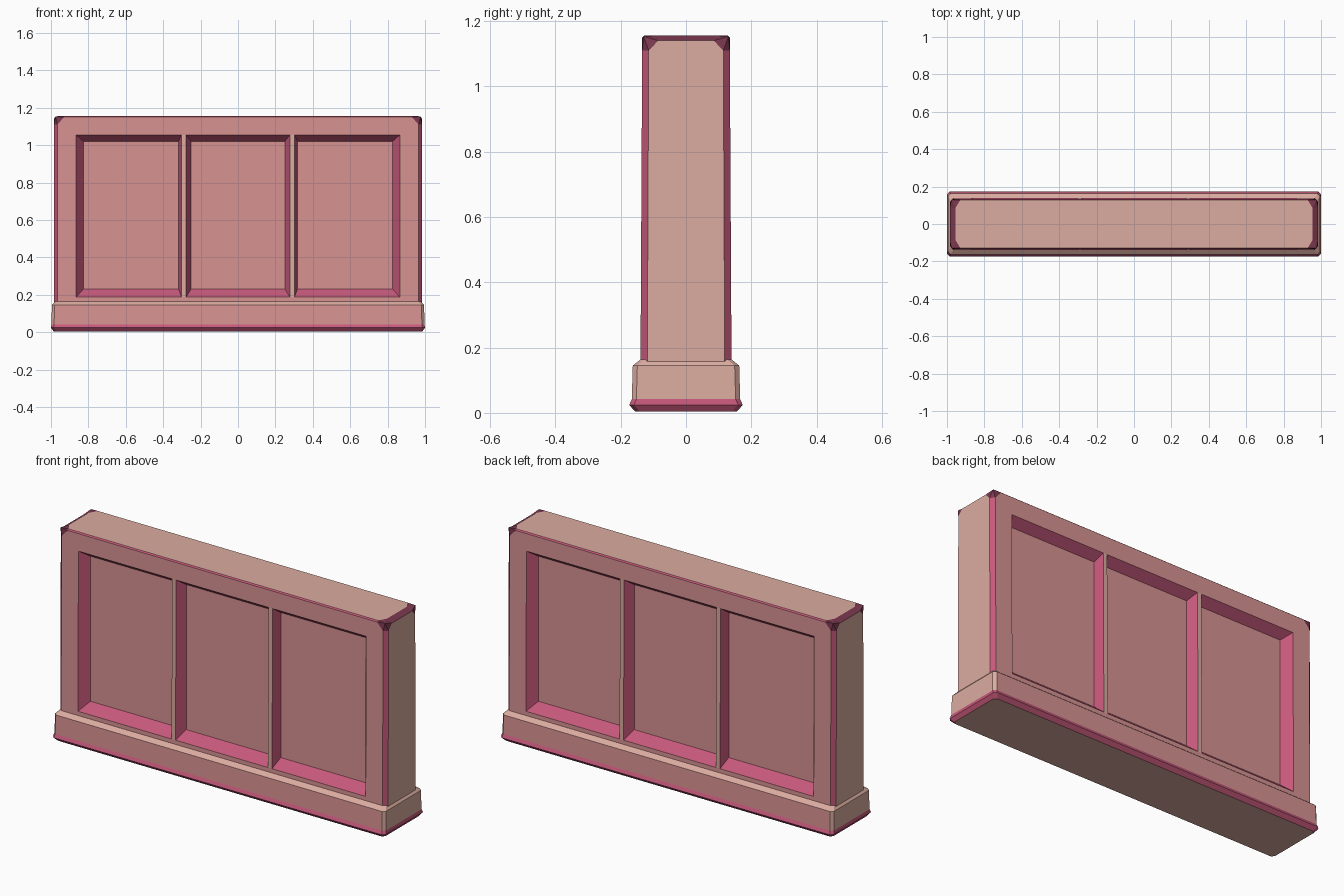
import bpy, bmesh
from mathutils import Vector

if "Cube" in bpy.data.objects:
    bpy.data.objects.remove(bpy.data.objects["Cube"])

# Colours
ROSE, TAN, MAGENTA, MAROON = range(4)
MATS = []
for name, col in (("rose face", (0.69, 0.29, 0.29)), ("tan pink", (0.71, 0.41, 0.35)),
                  ("magenta edge", (0.57, 0.10, 0.20)), ("maroon corner", (0.20, 0.04, 0.08))):
    m = bpy.data.materials.new(name)
    m.diffuse_color = (*col, 1)
    m.use_nodes = True
    m.node_tree.nodes["Principled BSDF"].inputs["Base Color"].default_value = m.diffuse_color
    MATS.append(m)


def finish(bm, name):
    me = bpy.data.meshes.new(name)
    bm.to_mesh(me)
    bm.free()
    for m in MATS:
        me.materials.append(m)
    ob = bpy.data.objects.new(name, me)
    bpy.context.collection.objects.link(ob)
    return ob


def face(bm, pts, mat, out):
    """Add a polygon whose normal points along the hint 'out'."""
    f = bm.faces.new([bm.verts.new(p) for p in pts])
    f.normal_update()
    if f.normal.dot(Vector(out)) < 0:
        f.normal_flip()
    f.material_index = mat


# Panelled slab: front and back frames with three recessed panels
bm = bmesh.new()
Y, FLOOR, EX, ET, Z0 = 0.134, 0.087, 0.966, 1.15, 0.14
xs = [-EX, -0.865, -0.302, -0.278, 0.278, 0.302, 0.865, EX]
zs = [Z0, 0.187, 1.055, ET]
floors = {1: (-0.826, -0.318), 3: (-0.25, 0.25), 5: (0.318, 0.826)}
FZ0, FZ1, CL, CX = 0.232, 1.02, 1.11, 0.93
for s in (-1, 1):
    out = (0, s, 0)

    def rect(a, b, c, d, y):
        return [(a, s * y, c), (b, s * y, c), (b, s * y, d), (a, s * y, d)]

    for i in range(7):
        for j in range(3):
            r = rect(xs[i], xs[i + 1], zs[j], zs[j + 1], Y)
            if j == 1 and i in floors:
                a, b = floors[i]
                q = rect(a, b, FZ0, FZ1, FLOOR)
                face(bm, q, ROSE, out)
                for k in range(4):
                    n = (k + 1) % 4
                    face(bm, [r[k], r[n], q[n], q[k]], MAGENTA, out)
            elif j == 2 and i in (0, 6):
                # outer top corner is clipped for the corner facets
                e = -1 if i == 0 else 1
                face(bm, [(e * 0.865, s * Y, zs[2]), (e * EX, s * Y, zs[2]), (e * EX, s * Y, CL),
                          (e * CX, s * Y, ET), (e * 0.865, s * Y, ET)], ROSE, out)
            else:
                face(bm, r, TAN if j == 1 and i in (2, 4) else ROSE, out)

# Slab top, underside and narrow front/back top edges
SX, SY, TY, TZ, SZ = 0.985, 0.114, 0.127, 1.156, 1.14
face(bm, [(-CX, -TY, TZ), (CX, -TY, TZ), (0.955, -0.085, TZ), (0.955, 0.085, TZ),
          (CX, TY, TZ), (-CX, TY, TZ), (-0.955, 0.085, TZ), (-0.955, -0.085, TZ)], TAN, (0, 0, 1))
face(bm, [(-EX, -Y, Z0), (EX, -Y, Z0), (EX, Y, Z0), (-EX, Y, Z0)], TAN, (0, 0, -1))
for s in (-1, 1):
    face(bm, [(-CX, s * Y, ET), (CX, s * Y, ET), (CX, s * TY, TZ), (-CX, s * TY, TZ)],
         MAGENTA, (0, s, 1))

# Slab ends with coloured chamfers and dark corners
for e in (-1, 1):
    face(bm, [(e * SX, -SY, Z0), (e * SX, -SY, CL), (e * SX, -0.085, SZ),
              (e * SX, 0.085, SZ), (e * SX, SY, CL), (e * SX, SY, Z0)], TAN, (e, 0, 0))
    face(bm, [(e * SX, -0.085, SZ), (e * SX, 0.085, SZ),
              (e * 0.955, 0.085, TZ), (e * 0.955, -0.085, TZ)], MAROON, (e, 0, 1))
    for s in (-1, 1):
        face(bm, [(e * EX, s * Y, Z0), (e * SX, s * SY, Z0), (e * SX, s * SY, CL),
                  (e * EX, s * Y, CL)], MAGENTA, (e, s, 0))
        ring = [(e * EX, s * Y, CL), (e * CX, s * Y, ET), (e * CX, s * TY, TZ),
                (e * 0.955, s * 0.085, TZ), (e * SX, s * 0.085, SZ), (e * SX, s * SY, CL)]
        apex = (e * 0.975, s * 0.13, 1.153)
        for k in range(6):
            face(bm, [ring[k], ring[(k + 1) % 6], apex], MAROON, (e, s, 1))

# Slight widening towards the foot
for v in bm.verts:
    if abs(v.co.y) > 0.1:
        v.co.y *= 1 + 0.04 * (TZ - v.co.z)
bmesh.ops.remove_doubles(bm, verts=bm.verts, dist=0.0002)
finish(bm, "panelled_slab")

# Plinth: stacked eight-sided loops (half x, half y, z)
bm = bmesh.new()
loops = [(0.985, 0.155, 0.004), (1.0, 0.174, 0.024), (0.997, 0.166, 0.042),
         (0.995, 0.163, 0.145), (0.978, 0.138, 0.165)]
C = 0.014
rings = []
for hx, hy, z in loops:
    pts = [(hx, hy - C), (hx - C, hy), (C - hx, hy), (-hx, hy - C),
           (-hx, C - hy), (C - hx, -hy), (hx - C, -hy), (hx, C - hy)]
    rings.append([bm.verts.new((x, y, z)) for x, y in pts])
for j in range(4):
    for k in range(8):
        n = (k + 1) % 8
        f = bm.faces.new([rings[j][k], rings[j][n], rings[j + 1][n], rings[j + 1][k]])
        f.normal_update()
        f.material_index = MAGENTA if j < 2 else (ROSE if abs(f.normal.y) > 0.9 else TAN)
for r in (rings[0], rings[-1]):
    bm.faces.new(r).material_index = TAN
bmesh.ops.recalc_face_normals(bm, faces=bm.faces)
finish(bm, "plinth")
